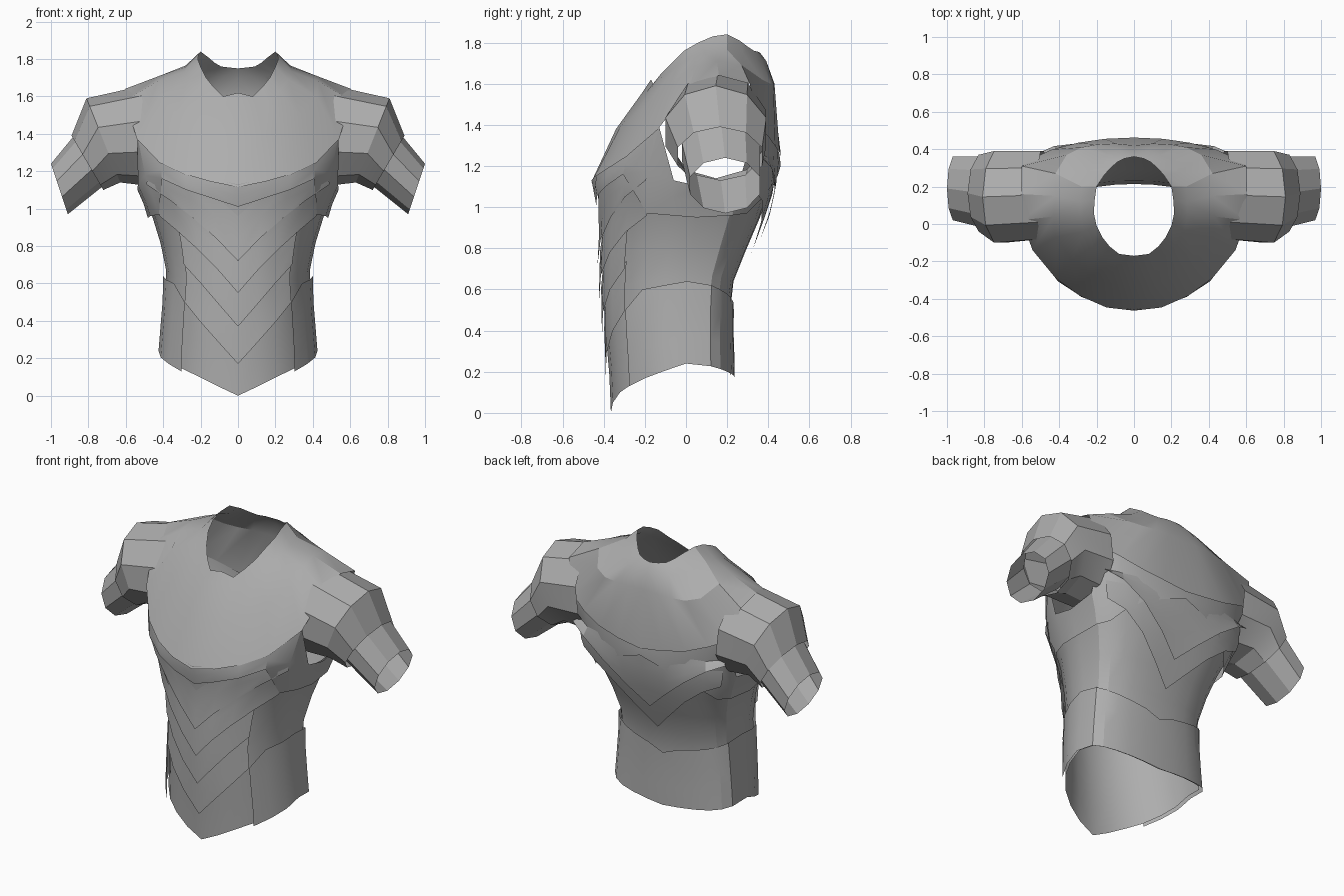
import bpy
from math import sin, cos, radians, pi, tau
from mathutils import Vector

cube = bpy.data.objects.get("Cube")
if cube:
    bpy.data.objects.remove(cube)

grey = bpy.data.materials.new("plain_grey")
grey.use_nodes = True
grey.diffuse_color = (0.42, 0.42, 0.42, 1)
grey.node_tree.nodes["Principled BSDF"].inputs["Base Color"].default_value = grey.diffuse_color


def lerp(table, t):
    """Interpolate rows of (key, values...) and return the values."""
    if t <= table[0][0]:
        return table[0][1:]
    for low, high in zip(table, table[1:]):
        if t <= high[0]:
            f = (t - low[0]) / (high[0] - low[0])
            return tuple(a + (b - a) * f for a, b in zip(low[1:], high[1:]))
    return table[-1][1:]


def sheet(name, rows, closed=False):
    """Skin rows of points into an open shell, mirrored across x."""
    count = len(rows[0])
    faces = []
    for r in range(len(rows) - 1):
        for c in range(count if closed else count - 1):
            n = (c + 1) % count
            faces.append((r * count + c, r * count + n,
                          (r + 1) * count + n, (r + 1) * count + c))
    mesh = bpy.data.meshes.new(name)
    mesh.from_pydata([p for row in rows for p in row], [], faces)
    mesh.materials.append(grey)
    obj = bpy.data.objects.new(name, mesh)
    bpy.context.collection.objects.link(obj)
    bpy.ops.object.select_all(action="DESELECT")
    obj.select_set(True)
    bpy.context.view_layer.objects.active = obj
    bpy.ops.object.shade_smooth_by_angle(angle=radians(22))
    mirror = obj.modifiers.new("mirror", "MIRROR")
    mirror.merge_threshold = 0.0005
    return obj


# Torso outline: height, half width, front y, back y, y of widest point
TORSO = [(0, .41, -.365, .21, 0), (.2, .41, -.375, .22, 0),
         (.4, .395, -.395, .215, 0), (.6, .38, -.41, .22, 0),
         (.75, .4, -.415, .28, .02), (1, .48, -.415, .39, .06),
         (1.13, .55, -.455, .43, .08), (1.25, .58, -.43, .45, .08),
         (1.4, .62, -.35, .44, .1)]


def torso_point(angle, z, offset):
    width, front, back, middle = lerp(TORSO, z)
    a = radians(angle)
    if angle <= 90:
        y = middle + (front - offset - middle) * cos(a)
    else:
        y = middle + (back + offset - middle) * abs(cos(a)) ** 0.5
    x = (width + offset) * sin(a) if 0 < angle < 180 else 0
    return (x, y, z)


def plate(name, start, end, lower, upper, rows=3, flare=(0.015, 0.0)):
    """Shell over the torso between two edges given by angle from the front."""
    angles = range(start, end + 1, 15)
    grid = []
    for r in range(rows + 1):
        f = r / rows
        offset = flare[0] + (flare[1] - flare[0]) * f
        row = []
        for a in angles:
            low, high = lerp(lower, a)[0], lerp(upper, a)[0]
            row.append(torso_point(a, low + (high - low) * f, offset))
        grid.append(row)
    return sheet(name, grid)


# Under shell from hem to chest
HEM = [(0, 0), (15, .05), (30, .1), (45, .14), (60, .18), (90, .25), (135, .21), (180, .18)]
plate("under_shell", 0, 180, HEM, [(0, 1.1)], rows=6, flare=(0, -.01))

# Stacked chevron plates on the belly
VEE = [(0, 0), (15, .12), (30, .23), (45, .33), (60, .41)]
for i, (tip, end) in enumerate([(.72, 60), (.55, 60), (.37, 45), (.17, 45)]):
    lower = [(a, tip + rise) for a, rise in VEE]
    upper = [(a, min(tip + rise + .24, 1.16)) for a, rise in VEE]
    plate(f"belly_chevron_{i + 1}", 0, end, lower, upper, rows=2, flare=(.016, .002))

# Stacked chevron plates on the back
for i, tip in enumerate([.84, .68]):
    lower = [(120, tip + .4), (135, tip + .35), (150, tip + .25), (165, tip + .12), (180, tip)]
    upper = [(a, max(z + .02, 1.25)) for a, z in lower]
    plate(f"back_chevron_{i + 1}", 120, 180, lower, upper, flare=(.04 - .01 * i, 0))

# Hip skirt around the sides and back
plate("hip_skirt", 45, 180, [(a, z - .01) for a, z in HEM],
      [(45, .5), (60, .6), (90, .64), (135, .58), (165, .54), (180, .5)], flare=(.018, .015))

# Chest band, dipping under the arms and open at the armholes
CHEST_LINE = [(0, 1.13), (15, 1.16), (30, 1.2), (45, 1.26), (60, 1.39), (75, 1.13), (90, 1.1),
              (105, 1.13), (120, 1.41), (135, 1.36), (150, 1.31), (165, 1.28), (180, 1.26)]
plate("chest_band", 0, 180,
      [(0, 1.01), (30, 1.1), (45, 1.16), (60, .97), (90, .95), (120, .97), (150, 1.1), (180, 1.2)],
      CHEST_LINE, rows=2, flare=(.018, .004))


def yoke_hem(angles):
    """Yoke edge, overlapping the chest band a little."""
    return [torso_point(a, lerp(CHEST_LINE, a)[0] - .015, .013) for a in angles]


# Yoke: hem over chest and armhole, middle ring, collar foot, neckline
shoulder_edge = [(.6, .02, 1.58), (.605, .16, 1.64), (.6, .31, 1.6)]
yoke_edge = yoke_hem(range(0, 61, 15)) + shoulder_edge + yoke_hem(range(120, 181, 15))
yoke_middle = [(0, -.34, 1.38), (.12, -.32, 1.39), (.23, -.27, 1.43), (.33, -.19, 1.5),
               (.42, -.07, 1.6), (.43, .04, 1.68), (.42, .15, 1.71), (.42, .27, 1.69),
               (.36, .37, 1.62), (.28, .41, 1.6), (.2, .425, 1.6), (.1, .43, 1.6), (0, .42, 1.6)]
collar_foot = [(0, -.21, 1.56), (.1, -.2, 1.55), (.16, -.17, 1.58), (.22, -.12, 1.63),
               (.27, -.04, 1.69), (.285, .04, 1.735), (.285, .12, 1.755), (.28, .2, 1.765),
               (.25, .28, 1.745), (.2, .34, 1.72), (.14, .37, 1.71), (.07, .39, 1.71), (0, .39, 1.7)]
neckline = [(0, -.17, 1.62), (.08, -.16, 1.6), (.13, -.12, 1.65), (.17, -.07, 1.7),
            (.2, -.01, 1.76), (.215, .06, 1.8), (.21, .13, 1.83), (.2, .2, 1.84),
            (.16, .26, 1.81), (.125, .3, 1.78), (.09, .33, 1.76), (.05, .35, 1.755), (0, .36, 1.75)]
sheet("chest_yoke", [yoke_edge, yoke_middle, collar_foot, neckline])


def sleeve_ring(top, bottom, front, back, sides=10):
    """Slanted ring through a top and a bottom (x, z) point."""
    t, b = Vector((top[0], 0, top[1])), Vector((bottom[0], 0, bottom[1]))
    centre = (t + b) / 2 + Vector((0, (front + back) / 2, 0))
    across = Vector((0, (back - front) / 2 / sin(.4 * pi), 0))
    return [centre + (t - b) / 2 * cos(tau * i / sides) + across * sin(tau * i / sides)
            for i in range(sides)]


# Sleeves: shoulder cap tucked under the yoke and overlapping the lower sleeve
shoulder = sleeve_ring((.52, 1.655), (.46, 1.12), -.08, .39)
cap = sleeve_ring((.81, 1.59), (.63, 1.14), -.1, .39)
cap_end = sleeve_ring((.89, 1.39), (.72, 1.1), -.04, .37)
sheet("shoulder_cap", [cap_end, cap, shoulder], closed=True)
sheet("lower_sleeve", [sleeve_ring((1, 1.24), (.91, .97), .02, .36),
                       sleeve_ring((.86, 1.41), (.71, 1.13), -.02, .36)], closed=True)
